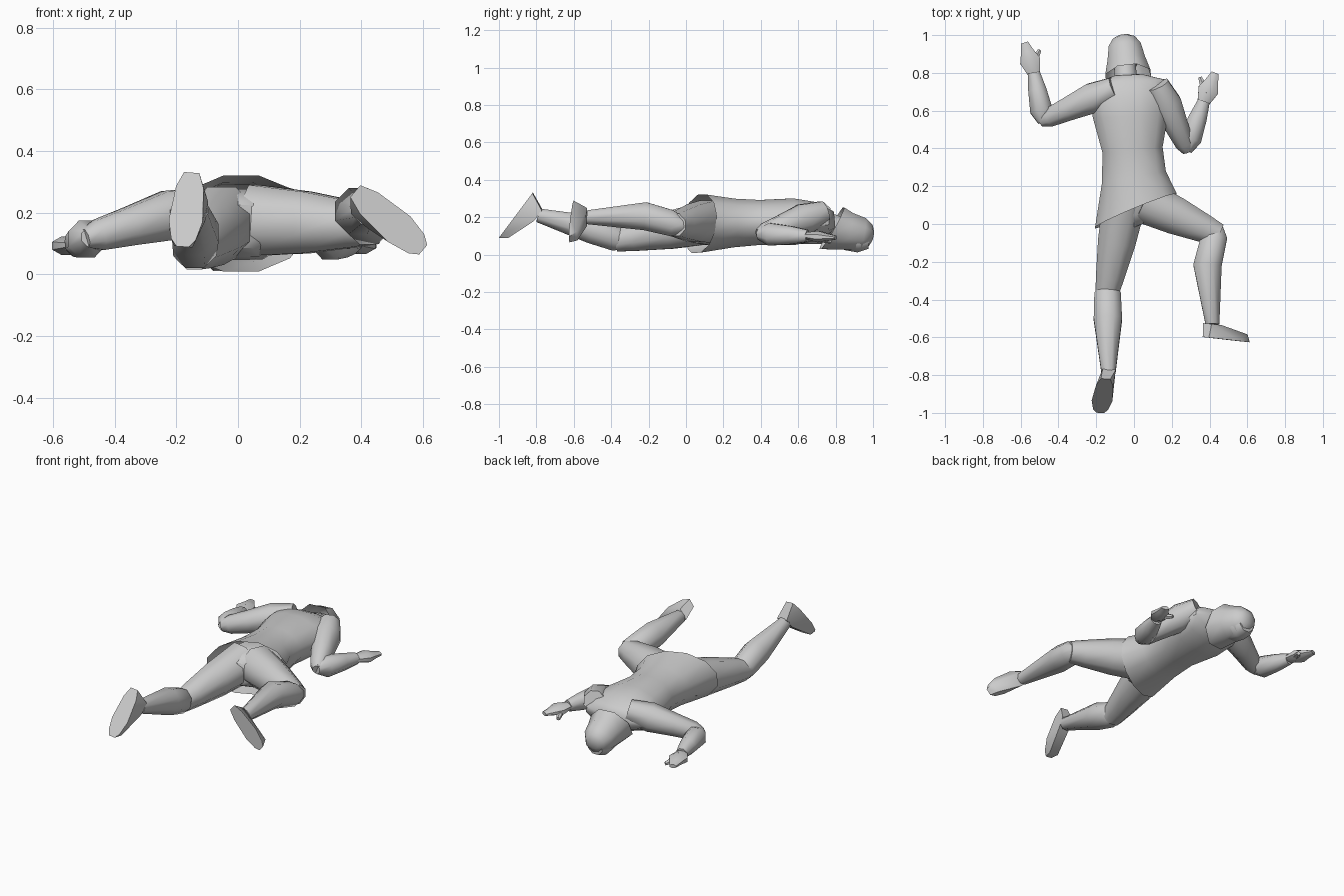
import bpy, bmesh, math
from mathutils import Vector

if "Cube" in bpy.data.objects:
    bpy.data.objects.remove(bpy.data.objects["Cube"])

shade = (.6, .6, .6, 1)
grey = bpy.data.materials.new("plain grey")
grey.use_nodes = True
grey.diffuse_color = shade
grey.node_tree.nodes["Principled BSDF"].inputs["Base Color"].default_value = shade


def finish(name, bm):
    bmesh.ops.recalc_face_normals(bm, faces=bm.faces)
    mesh = bpy.data.meshes.new(name)
    bm.to_mesh(mesh)
    bm.free()
    mesh.materials.append(grey)
    part = bpy.data.objects.new(name, mesh)
    bpy.context.collection.objects.link(part)
    bpy.ops.object.select_all(action='DESELECT')
    part.select_set(True)
    bpy.context.view_layer.objects.active = part
    bpy.ops.object.shade_smooth_by_angle(angle=math.radians(50))


def tube(name, start, end, rows, flat=1, lean=0, tip=0, bulge=(0, 0, 0), sides=8, open_start=False):
    """Loft from start to end. Each row holds the fraction along, half width and optional half depth.
    Lean and tip slant the first ring sideways and upward; bulge pushes the middle out."""
    bm = bmesh.new()
    start, end, bulge = Vector(start), Vector(end), Vector(bulge)
    along = (end - start).normalized()
    side = along.cross(Vector((0, 0, 1))).normalized()
    up = side.cross(along)
    outset = 1 / math.cos(math.pi / sides)
    rings = []
    for at, wide, *deep in rows:
        depth = deep[0] if deep else wide * flat
        fade = (1 - at) ** 4
        centre = start.lerp(end, at) + bulge * max(0, math.sin(math.pi * at))
        across = (side + along * lean * fade) * wide * outset
        rise = (up + along * tip * fade) * depth * outset
        ring = []
        for k in range(sides):
            turn = math.tau * (k + .5) / sides
            ring.append(bm.verts.new(centre + across * math.cos(turn) + rise * math.sin(turn)))
        rings.append(ring)
    for lower, upper in zip(rings, rings[1:]):
        for k in range(sides):
            n = (k + 1) % sides
            bm.faces.new((lower[k], lower[n], upper[n], upper[k]))
    if not open_start:
        bm.faces.new(rings[0])
    bm.faces.new(rings[-1])
    finish(name, bm)


def shoe(name, ankle, heel, toe, sole_normal):
    """Hull of a flat sole outline, a low toe cap and a square ankle."""
    ankle, heel, toe = Vector(ankle), Vector(heel), Vector(toe)
    normal = Vector(sole_normal).normalized()
    forward = (toe - heel).normalized()
    across = forward.cross(normal).normalized()
    bm = bmesh.new()
    for sign in (-1, 1):
        for at, half in ((0, .025), (.2, .045), (.65, .055), (.9, .04), (1, .02)):
            bm.verts.new(heel.lerp(toe, at) + across * half * sign)
        bm.verts.new(heel.lerp(toe, .9) - normal * .04 + across * .03 * sign)
        for step in (-1, 1):
            bm.verts.new(ankle + (across * sign + forward * step) * .035)
    result = bmesh.ops.convex_hull(bm, input=bm.verts)
    inside = [v for v in result["geom_interior"] if isinstance(v, bmesh.types.BMVert)]
    bmesh.ops.delete(bm, geom=inside, context='VERTS')
    bmesh.ops.dissolve_limit(bm, angle_limit=.05, verts=bm.verts, edges=bm.edges)
    finish(name, bm)


def leg(which, hip, knee, ankle, heel, toe, sole_normal, calf):
    tube(which + "_thigh", hip, knee, [(0, .115), (.45, .1), (.85, .075), (1.05, .06)])
    tube(which + "_shin", knee, ankle, [(-.1, .035), (.05, .07), (.35, .075), (1, .037)], bulge=calf)
    shoe(which + "_shoe", ankle, heel, toe, sole_normal)


def arm(which, shoulder, elbow, wrist, fingertip, thumb_tip):
    tube(which + "_sleeve", shoulder, elbow, [(-.3, .06), (.1, .08), (.55, .062), (.9, .05), (1.05, .03)])
    tube(which + "_forearm", elbow, wrist, [(-.05, .03), (.2, .06), (.65, .048), (1, .032)])
    tube(which + "_hand", wrist, fingertip, [(-.1, .03), (.4, .055), (.7, .035), (1, .02)], flat=.55)
    palm = Vector(wrist).lerp(Vector(fingertip), .25)
    tube(which + "_thumb", palm, thumb_tip, [(0, .025), (.5, .017), (1, .01)], sides=6)


# Jacket with a slanted open hem, from hem through waist and shoulders to collar
tube("jacket", (.01, .07, .165), (-.03, .79, .18),
     [(0, .22, .155), (.25, .17, .13), (.45, .16, .12), (.7, .2, .125),
      (.85, .21, .105), (.95, .19, .07), (1, .07, .05)],
     lean=.35, tip=.13, sides=12, open_start=True)

# Hips under the hem
tube("hips", (.01, -.01, .155), (0, .3, .17),
     [(0, .09, .07), (.2, .15, .1), (.5, .18, .115), (1, .12, .09)], lean=.35)

# Neck, face and flared hair
tube("neck", (-.04, .74, .17), (-.05, .87, .13), [(0, .06), (1, .055)])
tube("face", (-.05, .8, .1), (-.05, .98, .08), [(0, .045), (.3, .07), (.7, .075), (1, .05)])
tube("hair", (-.03, .78, .14), (-.055, 1, .1),
     [(0, .12), (.4, .1), (.75, .085), (.93, .058), (1, .025)], tip=.35, open_start=True)

# Straight right leg and bent left leg
leg("right", hip=(-.05, .12, .17), knee=(-.14, -.35, .08), ankle=(-.135, -.79, .21),
    heel=(-.15, -.82, .33), toe=(-.18, -1, .09), sole_normal=(0, -.8, .6), calf=(0, 0, .01))
leg("left", hip=(.05, .12, .175), knee=(.43, -.05, .16), ankle=(.415, -.53, .2),
    heel=(.38, -.6, .27), toe=(.6, -.625, .08), sole_normal=(-.1, -1, 0), calf=(-.04, 0, .035))

# Arms bent up beside the head
arm("right", shoulder=(-.19, .68, .2), elbow=(-.48, .55, .12), wrist=(-.53, .8, .095),
    fingertip=(-.58, .96, .09), thumb_tip=(-.5, .92, .07))
arm("left", shoulder=(.16, .66, .2), elbow=(.28, .4, .11), wrist=(.37, .65, .1),
    fingertip=(.43, .8, .09), thumb_tip=(.35, .775, .07))
